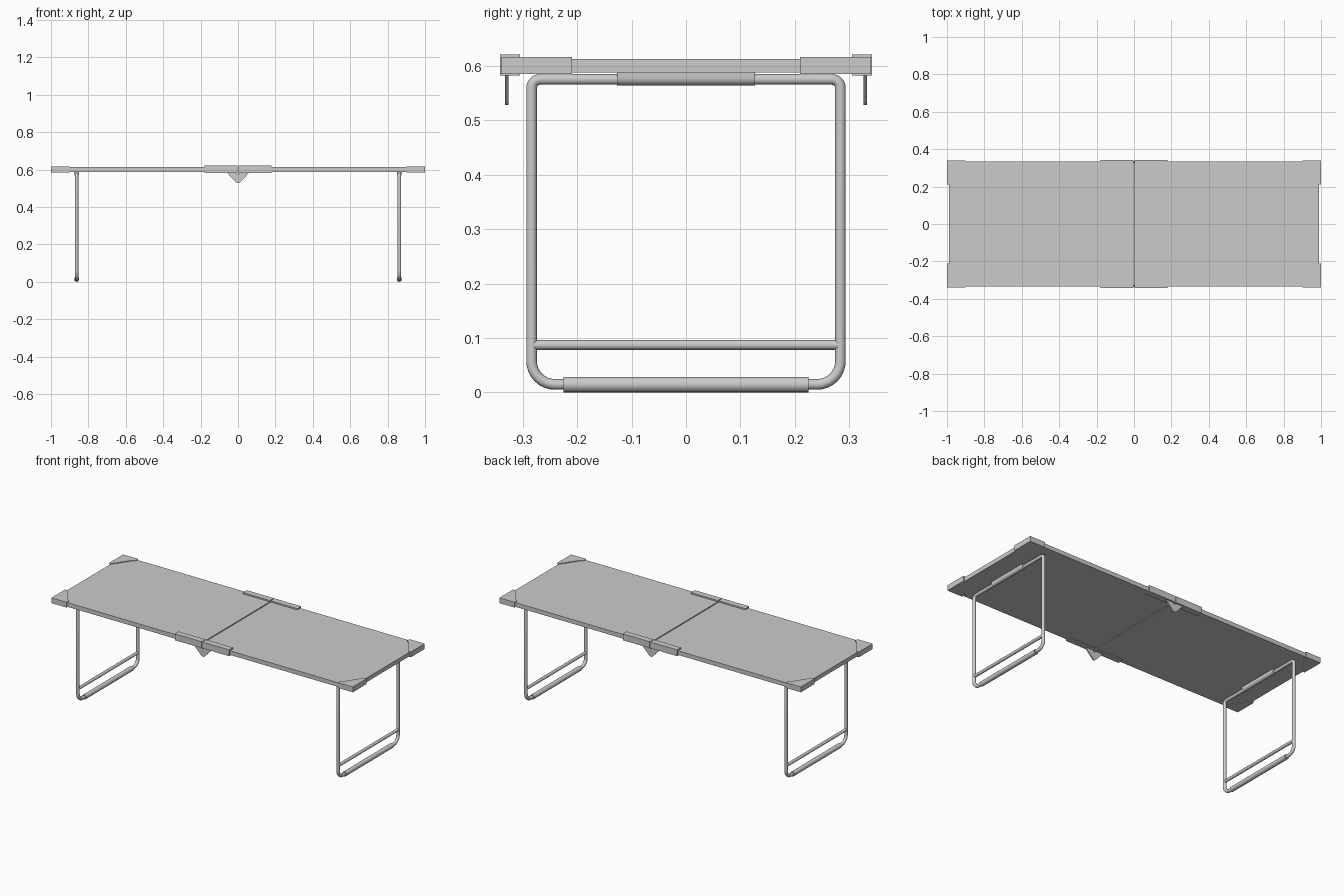
import bpy, bmesh, math
from mathutils import Vector

if "Cube" in bpy.data.objects:
    bpy.data.objects.remove(bpy.data.objects["Cube"])


def finish(bm, name, smooth=False):
    bmesh.ops.recalc_face_normals(bm, faces=bm.faces)
    me = bpy.data.meshes.new(name)
    bm.to_mesh(me)
    bm.free()
    ob = bpy.data.objects.new(name, me)
    bpy.context.collection.objects.link(ob)
    if smooth:
        bpy.ops.object.select_all(action='DESELECT')
        ob.select_set(True)
        bpy.context.view_layer.objects.active = ob
        bpy.ops.object.shade_smooth_by_angle(angle=math.radians(40))
    return ob


def prism(name, base, extrude, smooth=False):
    """Extrude a flat outline of 3D points along a vector."""
    bm = bmesh.new()
    face = bm.faces.new([bm.verts.new(p) for p in base])
    geo = bmesh.ops.extrude_face_region(bm, geom=[face])['geom']
    bmesh.ops.translate(bm, vec=extrude,
                        verts=[v for v in geo if isinstance(v, bmesh.types.BMVert)])
    return finish(bm, name, smooth)


def slab(name, x0, x1, y0, y1, z0, z1):
    return prism(name, [(x0, y0, z0), (x1, y0, z0), (x1, y1, z0), (x0, y1, z0)],
                 (0, 0, z1 - z0))


def rod(name, x, z, half, r, sides=20):
    ring = [(x + r * math.cos(2 * math.pi * i / sides), -half,
             z + r * math.sin(2 * math.pi * i / sides)) for i in range(sides)]
    return prism(name, ring, (0, 2 * half, 0), True)


def tube_loop(name, points, r, sides=16):
    """Sweep a circle around a closed path lying in the YZ plane."""
    bm = bmesh.new()
    rings, n = [], len(points)
    for i, p in enumerate(points):
        a = (p - points[i - 1]).normalized()
        b = (points[(i + 1) % n] - p).normalized()
        t = (a + b).normalized()
        side = Vector((0, t.z, -t.y))
        rings.append([bm.verts.new(p + side * r * math.cos(2 * math.pi * k / sides)
                                   + Vector((r * math.sin(2 * math.pi * k / sides), 0, 0)))
                      for k in range(sides)])
    for i in range(n):
        q, w = rings[i], rings[(i + 1) % n]
        for k in range(sides):
            m = (k + 1) % sides
            bm.faces.new((q[k], q[m], w[m], w[k]))
    return finish(bm, name, True)


# Plan outline of a corner cap, for the +x +y corner
CAP = [(0.9, 0.34), (1.0, 0.34), (1.0, 0.21), (0.985, 0.21),
       (0.97, 0.228), (0.918, 0.305), (0.9, 0.318)]
# Front outline of the folding hinge plate
HINGE = [(0.0, 0.574), (0.012, 0.587), (0.063, 0.587), (0.012, 0.534), (0.006, 0.529), (0.0, 0.528)]

for sx, end in ((-1, "left"), (1, "right")):
    # Half of the table top
    slab("panel_" + end, sx * 0.003, sx * 0.99, -0.334, 0.334, 0.588, 0.613)

    for sy, edge in ((-1, "front"), (1, "back")):
        tag = end + "_" + edge
        # Corner cap
        prism("corner_cap_" + tag, [(sx * x, sy * y, 0.585) for x, y in CAP], (0, 0, 0.032))
        # Centre edge guard
        slab("edge_guard_" + tag, sx * 0.002, sx * 0.18, sy * 0.305, sy * 0.342, 0.583, 0.621)
        # Hinge plate
        prism("hinge_plate_" + tag, [(sx * x, sy * 0.326, z) for x, z in HINGE],
              (0, sy * 0.007, 0))

    # Leg frame: rounded rectangle of tube, tight at the top and wide at the bottom
    lx, w, zt, zb = sx * 0.863, 0.284, 0.5755, 0.0145
    path = []
    for cy, cz, rad, start in ((1, 1, 0.016, 0), (-1, 1, 0.016, 90),
                               (-1, -1, 0.043, 180), (1, -1, 0.043, 270)):
        oy = cy * (w - rad)
        oz = zt - rad if cz > 0 else zb + rad
        for i in range(9):
            a = math.radians(start + 90 * i / 8)
            path.append(Vector((lx, oy + rad * math.cos(a), oz + rad * math.sin(a))))
    tube_loop("leg_frame_" + end, path, 0.0098)

    # Foot sleeve and cross bar
    rod("foot_sleeve_" + end, lx, 0.0142, 0.225, 0.0142)
    rod("cross_bar_" + end, lx, 0.087, 0.28, 0.009)

    # Clamp holding the leg under the top: U-shaped section
    u = [(0.0135 * math.cos(math.pi + math.pi * i / 12),
          0.578 + 0.0135 * math.sin(math.pi + math.pi * i / 12)) for i in range(13)]
    u += [(0.0135, 0.59), (-0.0135, 0.59)]
    prism("leg_clamp_" + end, [(lx + x, -0.127, z) for x, z in u], (0, 0.254, 0), True)
